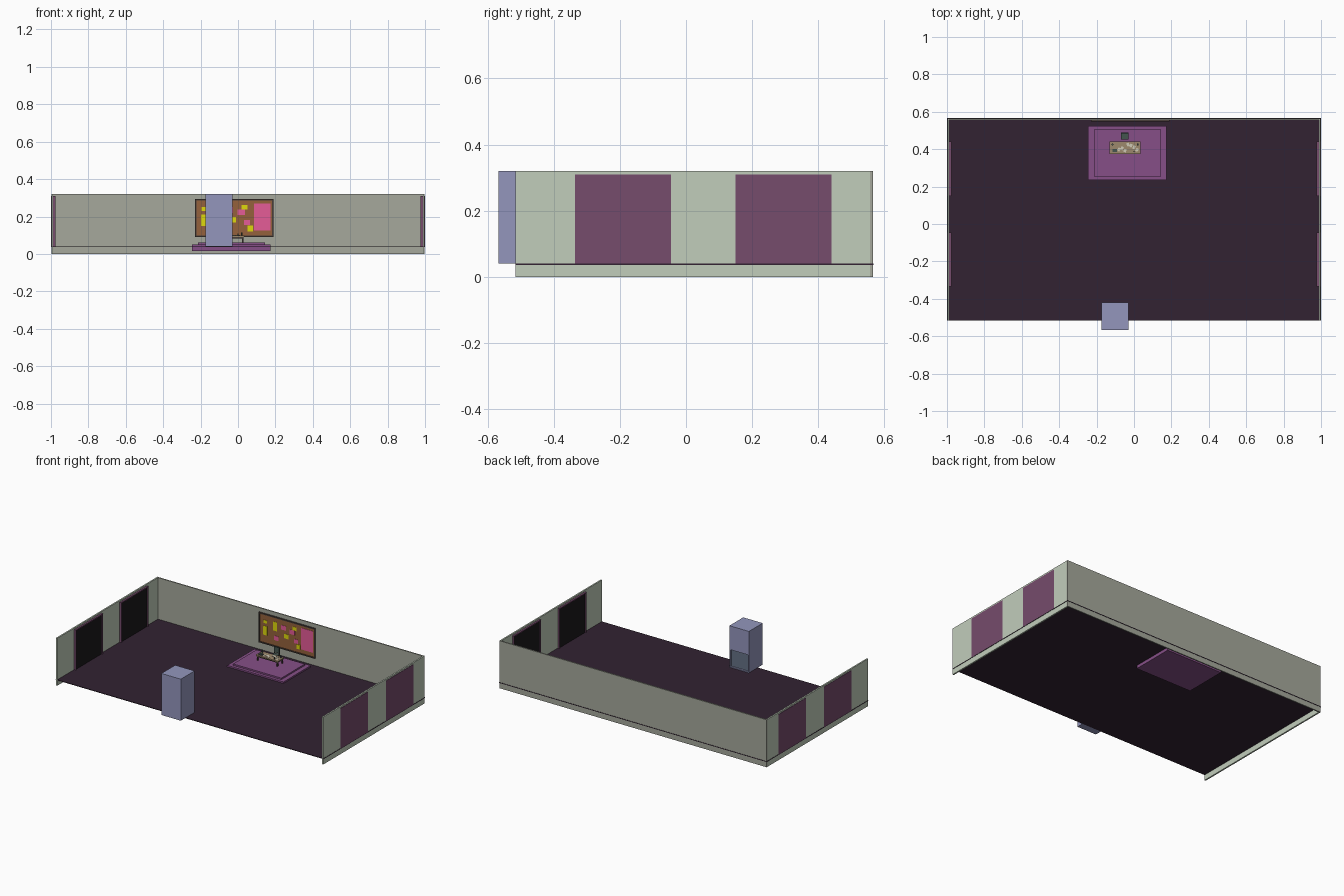
import bpy, math, random

if "Cube" in bpy.data.objects:
    bpy.data.objects.remove(bpy.data.objects["Cube"])

random.seed(4)


def mat(name, rgb):
    # sRGB 0-255 to linear
    m = bpy.data.materials.new(name)
    m.diffuse_color = [(c / 255) ** 2.2 for c in rgb] + [1]
    m.use_nodes = True
    m.node_tree.nodes["Principled BSDF"].inputs["Base Color"].default_value = m.diffuse_color
    return m


WALL = mat("grey_paint", (164, 167, 155))
SIDE = mat("pale_green_paint", (192, 204, 186))
FLOOR = mat("dark_carpet", (53, 39, 53))
PLUM = mat("plum", (117, 77, 108))
BLACK = mat("black_glass", (32, 30, 32))
RUG = mat("violet", (133, 80, 134))
BLUE = mat("blue_grey", (146, 149, 187))
DOOR = mat("slate", (100, 112, 132))
CORK = mat("cork", (147, 97, 62))
FRAME = mat("dark_frame", (75, 65, 60))
YELLOW = mat("yellow", (222, 215, 20))
PINK = mat("pink", (228, 92, 150))
WOOD = mat("tan_wood", (155, 135, 108))
PAPER = mat("paper", (205, 200, 180))
METAL = mat("dark_green", (70, 85, 80))


def box(name, x0, x1, y0, y1, z0, z1, m=None):
    bpy.ops.mesh.primitive_cube_add(size=1, location=((x0 + x1) / 2, (y0 + y1) / 2, (z0 + z1) / 2))
    o = bpy.context.object
    o.name = name
    o.scale = (x1 - x0, y1 - y0, z1 - z0)
    bpy.ops.object.transform_apply(location=False, rotation=False, scale=True)
    if m:
        o.data.materials.append(m)
    return o


# Room shell
box("floor", -1, 1, -0.515, 0.567, 0.036, 0.04, FLOOR)
box("back_wall", -0.998, 0.998, 0.557, 0.565, 0, 0.32, WALL)
for s, side in ((-1, "left"), (1, "right")):
    def sbox(name, a, b, *rest):
        return box(f"{side}_{name}", min(s * a, s * b), max(s * a, s * b), *rest)
    sbox("wall", 0.988, 0.998, -0.515, 0.557, 0, 0.32, SIDE)
    # Doorways: frame around a dark panel, plum back outside
    for i, (y0, y1) in enumerate(((-0.335, -0.045), (0.15, 0.44))):
        sbox(f"door_back_{i}", 0.984, 1.0, y0, y1, 0.04, 0.31, PLUM)
        sbox(f"door_panel_{i}", 0.981, 0.984, y0 + 0.008, y1 - 0.008, 0.04, 0.302, BLACK)
        sbox(f"door_jamb_a_{i}", 0.976, 0.984, y0, y0 + 0.008, 0.04, 0.31, PLUM)
        sbox(f"door_jamb_b_{i}", 0.976, 0.984, y1 - 0.008, y1, 0.04, 0.31, PLUM)
        sbox(f"door_head_{i}", 0.976, 0.984, y0 + 0.008, y1 - 0.008, 0.302, 0.31, PLUM)

# Entrance booth with a recessed low opening on its room side
booth = box("entrance_booth", -0.175, -0.03, -0.567, -0.42, 0.04, 0.32, BLUE)
cutter = box("booth_cutter", -0.167, -0.038, -0.435, -0.40, 0.045, 0.16)
cutter.hide_render = True
mod = booth.modifiers.new("opening", 'BOOLEAN')
mod.operation = 'DIFFERENCE'
mod.solver = 'EXACT'
mod.object = cutter
bpy.ops.object.select_all(action='DESELECT')
booth.select_set(True)
bpy.context.view_layer.objects.active = booth
bpy.ops.object.modifier_apply(modifier=mod.name)
bpy.data.objects.remove(cutter)
box("booth_door", -0.167, -0.038, -0.436, -0.432, 0.045, 0.16, DOOR)

# Two-step platform
box("platform_base", -0.245, 0.175, 0.235, 0.525, 0.015, 0.05, RUG)
box("platform_step", -0.215, 0.145, 0.255, 0.505, 0.05, 0.06, RUG)

# Pin board with frame and notes
bx0, bx1, bz0, bz1, t = -0.23, 0.19, 0.09, 0.293, 0.008
box("board_cork", bx0 + t, bx1 - t, 0.552, 0.557, bz0 + t, bz1 - t, CORK)
for n, z in (("bottom", bz0), ("top", bz1 - t)):
    box(f"board_frame_{n}", bx0, bx1, 0.548, 0.557, z, z + t, FRAME)
for n, x in (("left", bx0), ("right", bx1 - t)):
    box(f"board_frame_{n}", x, x + t, 0.548, 0.557, bz0 + t, bz1 - t, FRAME)
NOTES = [(-0.183, 0.18, 0.03, 0.06, YELLOW), (-0.11, 0.228, 0.03, 0.06, YELLOW),
         (-0.10, 0.15, 0.035, 0.03, PINK), (-0.183, 0.24, 0.025, 0.02, YELLOW),
         (-0.045, 0.235, 0.035, 0.03, PINK), (-0.025, 0.182, 0.03, 0.03, YELLOW),
         (0.018, 0.222, 0.04, 0.03, PINK), (0.035, 0.25, 0.03, 0.025, YELLOW),
         (0.048, 0.168, 0.03, 0.028, PINK), (0.065, 0.136, 0.028, 0.03, YELLOW),
         (0.13, 0.198, 0.09, 0.145, PINK)]
for i, (x, z, w, h, m) in enumerate(NOTES):
    box(f"note_{i}", x - w / 2, x + w / 2, 0.550, 0.5525, z - h / 2, z + h / 2, m)

# Desk
box("desk_top", -0.13, 0.035, 0.375, 0.442, 0.09, 0.098, WOOD)
box("desk_apron", -0.122, 0.027, 0.383, 0.434, 0.082, 0.09, FRAME)
for i, x in enumerate((-0.125, 0.022)):
    for j, y in enumerate((0.379, 0.430)):
        box(f"desk_leg_{i}{j}", x, x + 0.008, y, y + 0.008, 0.06, 0.09, FRAME)

# Desk clutter
for i in range(7):
    p = box(f"paper_{i}", -0.007, 0.007, -0.009, 0.009, 0, 0.0012, PAPER)
    p.location = (-0.08 + i * 0.016, random.uniform(0.39, 0.428), 0.0988 + 0.0003 * i)
    p.rotation_euler.z = random.uniform(-0.8, 0.8)
box("desk_case", -0.115, -0.09, 0.385, 0.402, 0.098, 0.106, METAL)
for i, (x, y, r, h) in enumerate(((0.02, 0.425, 0.005, 0.016), (-0.115, 0.425, 0.005, 0.02), (0.0, 0.388, 0.004, 0.012))):
    bpy.ops.mesh.primitive_cylinder_add(vertices=10, radius=r, depth=h, location=(x, y, 0.098 + h / 2))
    bpy.context.object.name = f"desk_cup_{i}"
    bpy.context.object.data.materials.append(METAL)

# Chair behind the desk
box("chair_seat", -0.07, -0.03, 0.452, 0.488, 0.08, 0.086, METAL)
box("chair_back", -0.07, -0.03, 0.482, 0.488, 0.092, 0.13, METAL)
for i, x in enumerate((-0.07, -0.034)):
    box(f"chair_front_leg_{i}", x, x + 0.004, 0.452, 0.456, 0.06, 0.08, FRAME)
    box(f"chair_rear_leg_{i}", x, x + 0.004, 0.484, 0.488, 0.06, 0.092, FRAME)
